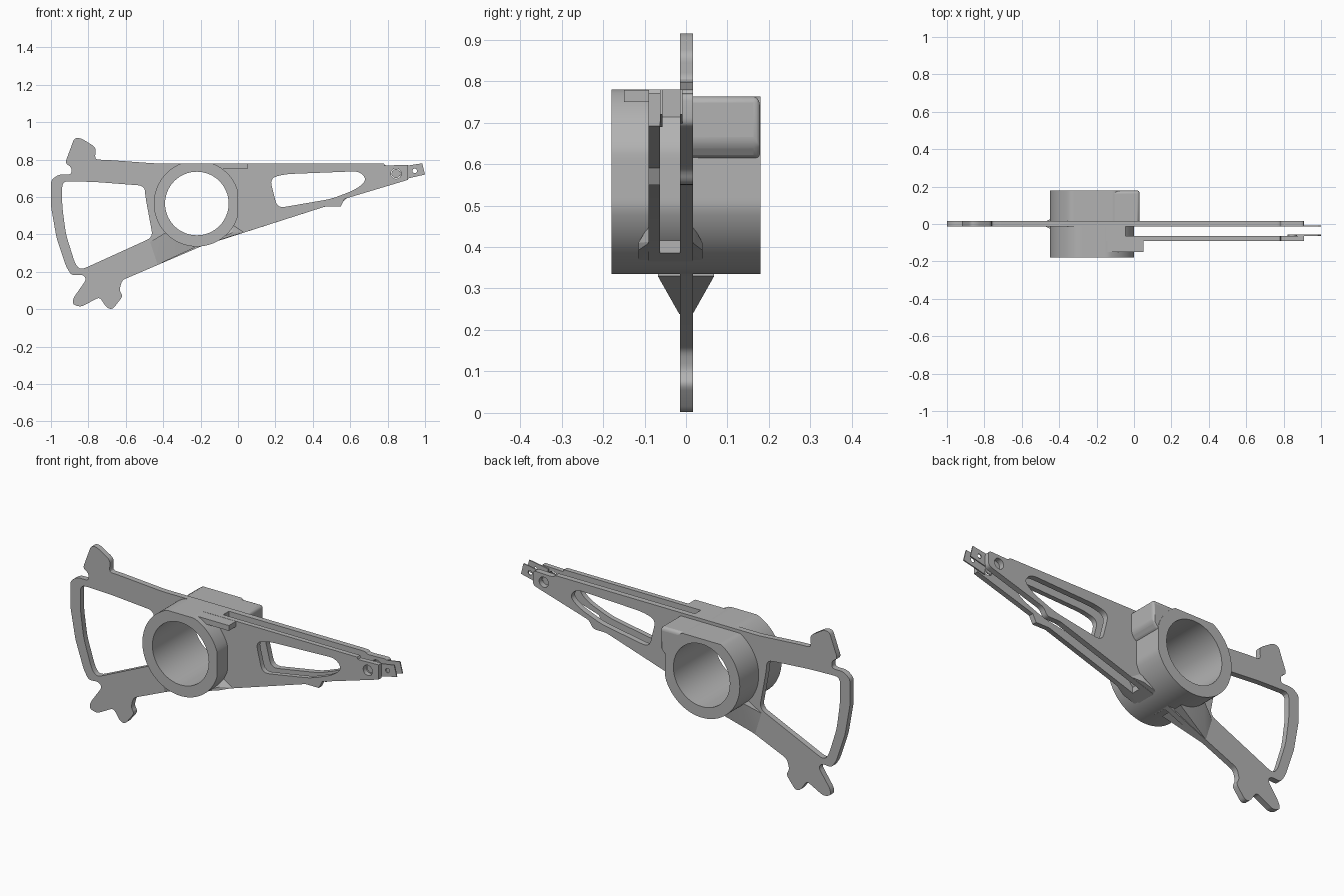
import bpy
import bmesh
from math import cos, sin, tau
from mathutils import Vector

cube = bpy.data.objects.get("Cube")
if cube:
    bpy.data.objects.remove(cube, do_unlink=True)

grey = bpy.data.materials.new("cast_grey")
grey.use_nodes = True
GREY = (0.45, 0.45, 0.45, 1)
grey.diffuse_color = GREY
for node in grey.node_tree.nodes:
    if node.type == "BSDF_PRINCIPLED":
        node.inputs["Base Color"].default_value = GREY


def circle(x, z, r, count=64):
    return [(x + r * cos(tau * i / count), z + r * sin(tau * i / count)) for i in range(count)]


def rounded(points, radius, steps=4):
    """Fillet every corner of a closed outline."""
    result = []
    pts = [Vector(p) for p in points]
    for i, p in enumerate(pts):
        ends = []
        for q in (pts[i - 1], pts[(i + 1) % len(pts)]):
            d = q - p
            ends.append(p + d.normalized() * min(radius, d.length * 0.45))
        for k in range(steps + 1):
            t = k / steps
            result.append(ends[0] * (1 - t) ** 2 + p * 2 * t * (1 - t) + ends[1] * t ** 2)
    return result


def finish(name, mesh):
    obj = bpy.data.objects.new(name, mesh)
    bpy.context.scene.collection.objects.link(obj)
    mesh.materials.clear()
    mesh.materials.append(grey)
    bpy.ops.object.select_all(action="DESELECT")
    obj.select_set(True)
    bpy.context.view_layer.objects.active = obj
    bpy.ops.object.shade_smooth_by_angle(angle=0.5)
    return obj


def plate(name, y0, y1, outline, holes=()):
    """Extrude an x-z outline with holes from y0 to y1."""
    curve = bpy.data.curves.new(name + "_outline", "CURVE")
    curve.dimensions = "2D"
    curve.fill_mode = "BOTH"
    curve.extrude = (y1 - y0) / 2
    for loop in (outline, *holes):
        spline = curve.splines.new("POLY")
        spline.points.add(len(loop) - 1)
        for point, (x, z) in zip(spline.points, loop):
            point.co = (x, z, 0, 1)
        spline.use_cyclic_u = True
    temp = bpy.data.objects.new("temp", curve)
    bpy.context.scene.collection.objects.link(temp)
    graph = bpy.context.evaluated_depsgraph_get()
    mesh = bpy.data.meshes.new_from_object(temp.evaluated_get(graph))
    bpy.data.objects.remove(temp, do_unlink=True)
    bm = bmesh.new()
    bm.from_mesh(mesh)
    for v in bm.verts:
        x, z, depth = v.co
        v.co = (x, (y0 + y1) / 2 - depth, z)
    bmesh.ops.remove_doubles(bm, verts=bm.verts, dist=0.00001)
    bmesh.ops.recalc_face_normals(bm, faces=bm.faces)
    bm.to_mesh(mesh)
    bm.free()
    return finish(name, mesh)


def hull(name, points):
    bm = bmesh.new()
    for p in points:
        bm.verts.new(p)
    bmesh.ops.convex_hull(bm, input=bm.verts)
    bmesh.ops.recalc_face_normals(bm, faces=bm.faces)
    mesh = bpy.data.meshes.new(name)
    bm.to_mesh(mesh)
    bm.free()
    return finish(name, mesh)


# Shared outlines
CX, CZ = -0.22, 0.565
bore = circle(CX, CZ, 0.17)
arm_edge = [(0.78, 0.78), (0.785, 0.768), (0.91, 0.772), (0.91, 0.692), (0.57, 0.59),
            (0.55, 0.55), (0.47, 0.55)]
arm_window = rounded([(0.17, 0.70), (0.25, 0.722), (0.65, 0.738), (0.69, 0.69), (0.63, 0.64),
                      (0.5, 0.59), (0.21, 0.54)], 0.04)
arm_hole = circle(0.845, 0.725, 0.028, 24)
tail_edge = [(-0.2, 0.335), (-0.62, 0.155), (-0.635, 0.1), (-0.615, 0.07), (-0.67, 0.0),
             (-0.7, 0.005), (-0.74, 0.065), (-0.84, 0.012), (-0.885, 0.025), (-0.88, 0.06),
             (-0.81, 0.16), (-0.83, 0.185), (-0.89, 0.18), (-0.92, 0.23), (-0.97, 0.38),
             (-1.0, 0.55), (-1.0, 0.69), (-0.96, 0.72), (-0.89, 0.72), (-0.89, 0.76),
             (-0.925, 0.78), (-0.875, 0.915), (-0.84, 0.915), (-0.76, 0.865),
             (-0.765, 0.80), (-0.7, 0.798), (-0.45, 0.78)]
coil_window = rounded([(-0.94, 0.685), (-0.76, 0.68), (-0.5, 0.66), (-0.495, 0.6),
                       (-0.455, 0.385), (-0.84, 0.21), (-0.87, 0.24), (-0.92, 0.4),
                       (-0.94, 0.55)], 0.035)

# Rear arm with coil frame, and front arm
plate("rear_arm_and_coil_frame", -0.014, 0.017, rounded(arm_edge + tail_edge, 0.02),
      [bore, coil_window, arm_window, arm_hole])
plate("front_arm", -0.09, -0.063, arm_edge + [(-0.048, 0.384), (-0.048, 0.78)],
      [arm_window, arm_hole])

# Thin tips on the inner side of each arm
tip = [(0.87, 0.762), (0.985, 0.78), (1.0, 0.72), (0.87, 0.69)]
for side, y in (("rear", -0.014), ("front", -0.063)):
    plate(side + "_arm_tip", y, y + 0.006, tip,
          [circle(0.945, 0.74, 0.012, 16), circle(0.845, 0.725, 0.024, 24)])

# Hub barrel: flattened on its top and arm side
for side, y0, y1, top in (("front", -0.18, 0.0, 0.78), ("rear", 0.0, 0.18, 0.763)):
    ring = [(min(x, 0.0), min(z, top)) for x, z in circle(CX, CZ, 0.23, 96)]
    plate(side + "_hub", y0, y1, ring, [bore])

# Core that joins both arms around the bore
plate("hub_core", -0.09, 0.017,
      [(-0.26, 0.78), (-0.045, 0.78), (-0.045, 0.385), (-0.2, 0.335), (-0.42, 0.45),
       (-0.42, 0.66)], [bore])

# Blocks at the top of the hub
plate("front_hub_tab", -0.15, -0.08,
      [(-0.15, 0.779), (0.05, 0.779), (0.05, 0.75), (-0.1, 0.75)])
block = plate("rear_hub_block", 0.0, 0.178,
              [(-0.14, 0.763), (0.03, 0.763), (0.03, 0.65), (0.0, 0.61), (-0.035, 0.61)])
bevel = block.modifiers.new("soft_edges", "BEVEL")
bevel.width = 0.015
bevel.segments = 3
bevel.limit_method = "ANGLE"

# Wedge from the hub into the lower coil frame
wedge = []
for s in (-1, 1):
    wedge += [(-0.43, s * 0.016, 0.238), (-0.47, s * 0.015, 0.36),
              (-0.23, s * 0.068, 0.33), (-0.37, s * 0.068, 0.42)]
hull("tail_wedge", wedge)

# Flares where the arms leave the hub
for side, y, out in (("front", -0.085, -0.03), ("rear", 0.012, 0.028)):
    hull(side + "_arm_flare",
         [(-0.15, y, 0.353), (-0.15, y + out, 0.353), (-0.03, y + out, 0.392),
          (-0.03, y, 0.392), (0.04, y, 0.413), (-0.03, y, 0.46), (-0.03, y + out, 0.41)])
